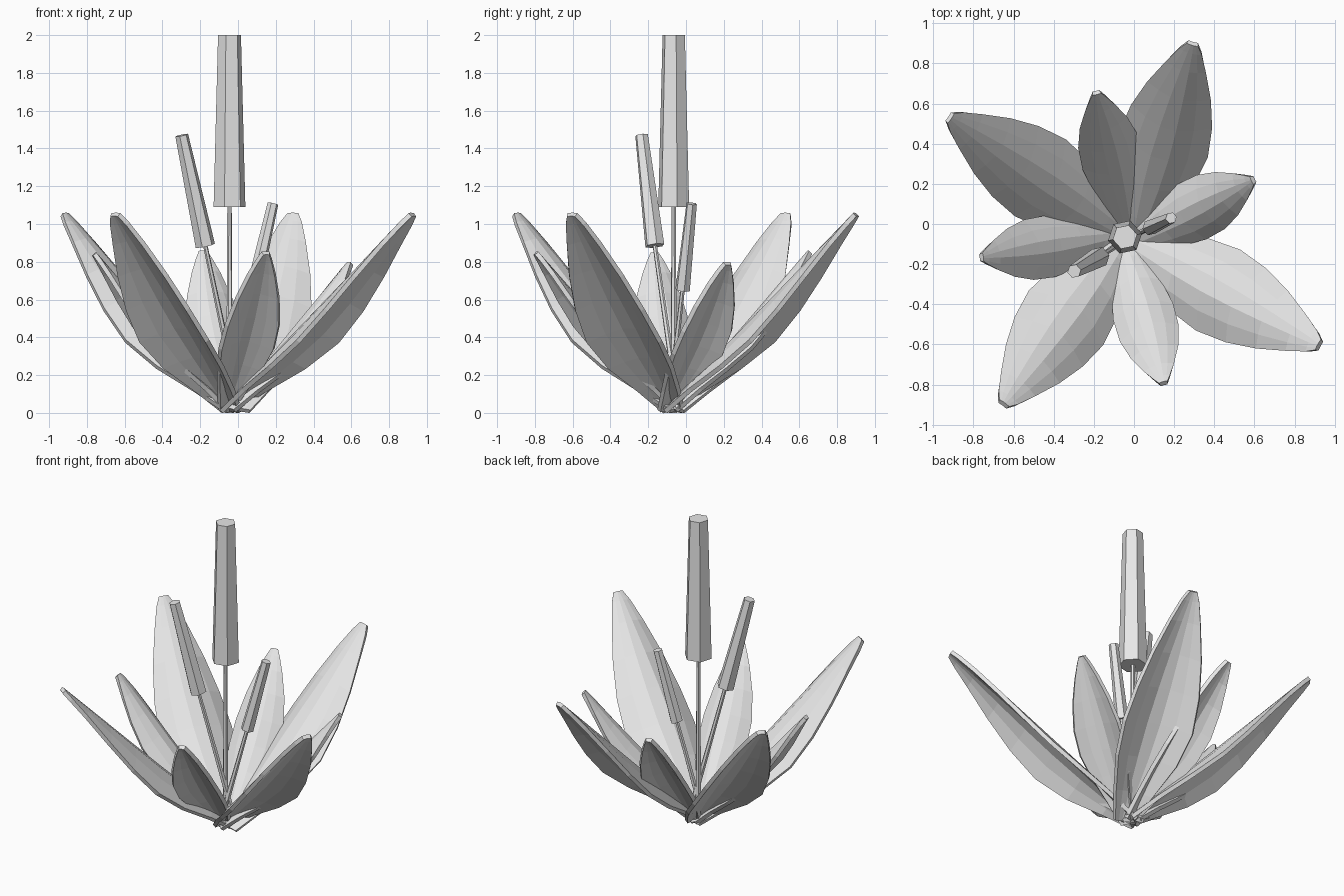
import bpy
import bmesh
from math import radians
from mathutils import Matrix, Vector

if "Cube" in bpy.data.objects:
    bpy.data.objects.remove(bpy.data.objects["Cube"], do_unlink=True)

pale = bpy.data.materials.new("pale_grey")
pale.use_nodes = True
pale.diffuse_color = (0.8, 0.8, 0.8, 1)
pale.node_tree.nodes["Principled BSDF"].inputs["Base Color"].default_value = (0.8, 0.8, 0.8, 1)


def finish(name, bm):
    mesh = bpy.data.meshes.new(name)
    bm.to_mesh(mesh)
    bm.free()
    mesh.materials.append(pale)
    obj = bpy.data.objects.new(name, mesh)
    bpy.context.collection.objects.link(obj)
    return obj


# Leaf outlines: position along the midrib and half width
LARGE = [(0, .065), (.13, .13), (.28, .2), (.43, .23), (.58, .21),
         (.73, .165), (.87, .105), (.96, .06), (1, .03)]
SMALL = [(0, .045), (.15, .085), (.3, .127), (.45, .155), (.6, .152),
         (.75, .122), (.88, .078), (.96, .043), (1, .022)]
COLUMNS = (-1, -.6, -.2, .2, .6, 1)


def leaf(name, outline, base, tip, bend):
    """Straight midrib with both sides drooping away from it."""
    base, tip = Vector(base), Vector(tip)
    widest = max(half for t, half in outline)
    along = tip - base
    side = Vector((along.y, -along.x, 0)).normalized()
    up = side.cross(along).normalized()
    bm = bmesh.new()
    rows = []
    for t, half in outline:
        droop = bend * (half / widest) ** 1.7
        rows.append([bm.verts.new(base + along * t + side * u * half
                                  - up * droop * abs(u) ** 1.6) for u in COLUMNS])
    for low, high in zip(rows, rows[1:]):
        for i in range(len(COLUMNS) - 1):
            bm.faces.new((low[i], low[i + 1], high[i + 1], high[i]))
    obj = finish(name, bm)
    solid = obj.modifiers.new("thickness", "SOLIDIFY")
    solid.thickness = 0.025
    solid.offset = -1


def rod(name, start, end, r_start, r_end):
    """Six-sided tapered rod between two points."""
    start, end = Vector(start), Vector(end)
    axis = end - start
    turn = Vector((0, 0, 1)).rotation_difference(axis.normalized())
    place = (Matrix.Translation((start + end) / 2) @ turn.to_matrix().to_4x4()
             @ Matrix.Rotation(radians(42), 4, "Z"))
    bm = bmesh.new()
    bmesh.ops.create_cone(bm, cap_ends=True, segments=6, radius1=r_start,
                          radius2=r_end, depth=axis.length, matrix=place)
    finish(name, bm)


# Large outer leaves
leaf("large_leaf_back", LARGE, (0, -.11, .025), (.29, .89, 1.06), .115)
leaf("large_leaf_left", LARGE, (-.075, -.06, .025), (.915, -.6, 1.06), .115)
leaf("large_leaf_front", LARGE, (-.025, -.035, .025), (-.645, -.89, 1.06), .115)
leaf("large_leaf_right", LARGE, (-.015, -.07, .025), (-.91, .525, 1.06), .115)

# Small inner leaves
leaf("small_leaf_left", SMALL, (-.05, -.115, .025), (.585, .215, .8), .08)
leaf("small_leaf_back", SMALL, (-.015, -.075, .025), (-.185, .645, .86), .08)
leaf("small_leaf_right", SMALL, (-.04, -.05, .025), (-.75, -.165, .85), .08)
leaf("small_leaf_front", SMALL, (-.065, -.05, .025), (.145, -.785, .855), .08)

# Stems with their flower spikes: root, spike bottom, spike top, radii
SPIKES = {
    "centre": ((-.045, -.065, 0), (-.045, -.065, 1.09), (-.045, -.065, 2), .086, .062),
    "right": ((.01, -.04, .02), (-.173, -.165, .885), (-.298, -.235, 1.47), .053, .035),
    "left": ((-.065, -.09, .02), (.08, -.018, .65), (.185, .03, 1.108), .04, .029),
}
for name, (root, bottom, top, r_bottom, r_top) in SPIKES.items():
    rod(name + "_stem", root, bottom, .018, .012)
    rod(name + "_flower_spike", bottom, top, r_bottom, r_top)
